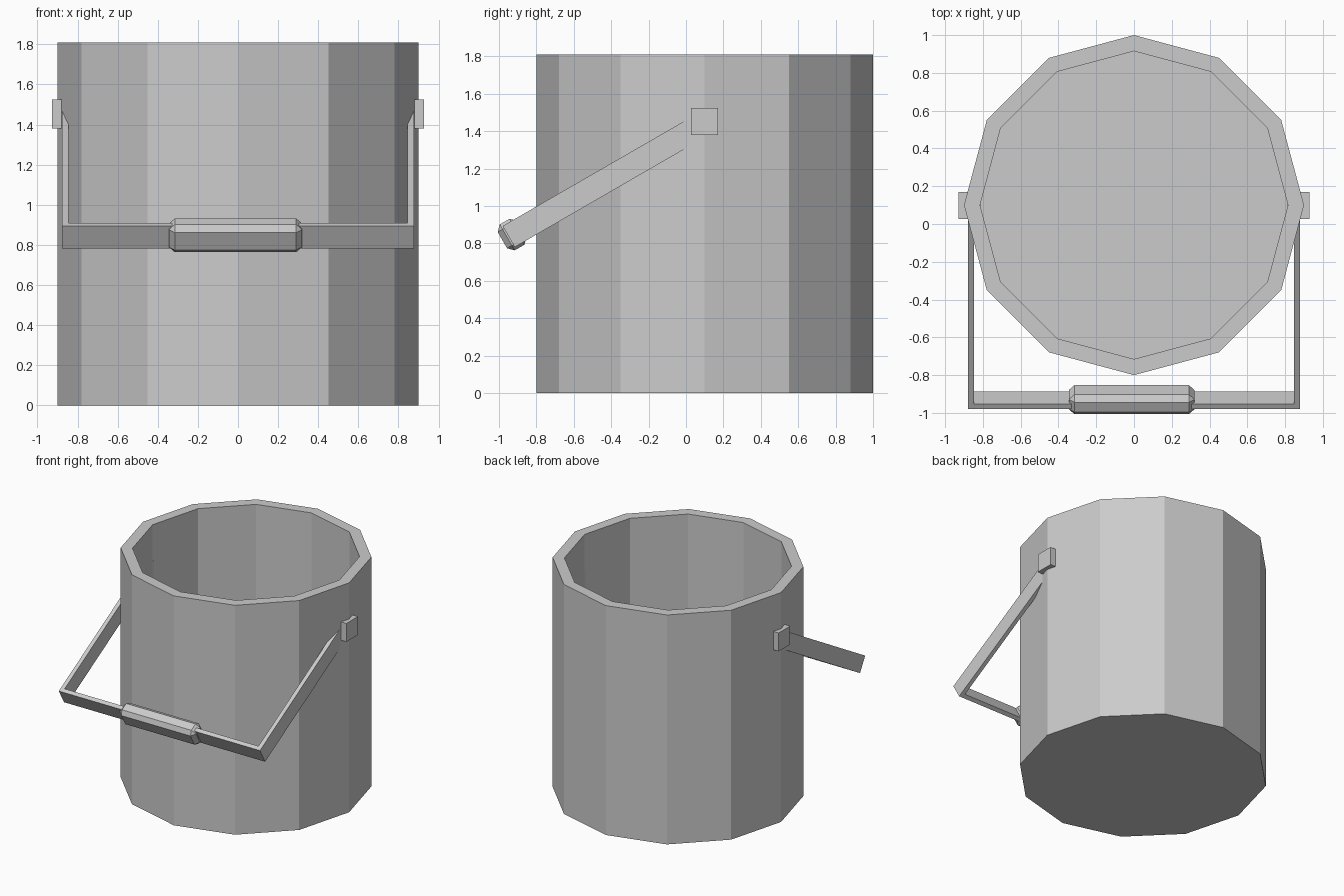
import bpy, bmesh, math
from mathutils import Matrix, Vector

if "Cube" in bpy.data.objects:
    bpy.data.objects.remove(bpy.data.objects["Cube"])

CY = 0.1                                  # bucket axis in y
PIVOT = Vector((0, CY, 1.442))            # where the handle hinges
TILT = Matrix.Translation(PIVOT) @ Matrix.Rotation(math.radians(30), 4, 'X')


def finish(name, bm):
    bmesh.ops.recalc_face_normals(bm, faces=bm.faces)
    me = bpy.data.meshes.new(name)
    bm.to_mesh(me)
    bm.free()
    ob = bpy.data.objects.new(name, me)
    bpy.context.collection.objects.link(ob)
    return ob


def box(name, lo, hi, matrix=Matrix(), chamfer=0.0):
    lo, hi = Vector(lo), Vector(hi)
    bm = bmesh.new()
    bmesh.ops.create_cube(bm, size=1)
    bmesh.ops.scale(bm, vec=hi - lo, verts=bm.verts)
    bmesh.ops.translate(bm, vec=(lo + hi) / 2, verts=bm.verts)
    if chamfer:
        bmesh.ops.bevel(bm, geom=bm.edges[:], offset=chamfer, segments=1,
                        affect='EDGES', profile=0.5)
    bm.transform(matrix)
    return finish(name, bm)


# bucket: twelve-sided open shell with a thick wall and floor
def ring(bm, r, z, n=12):
    return [bm.verts.new((r * math.cos(math.tau * i / n),
                          CY + r * math.sin(math.tau * i / n), z)) for i in range(n)]


bm = bmesh.new()
rings = [ring(bm, r, z) for r, z in
         ((0.9, 0), (0.9, 1.81), (0.815, 1.81), (0.815, 0.09))]
for a, b in zip(rings, rings[1:]):
    for i in range(12):
        j = (i + 1) % 12
        bm.faces.new((a[i], a[j], b[j], b[i]))
bm.faces.new(rings[0])
bm.faces.new(rings[-1])
finish("bucket", bm)

# hinge lugs and handle arms on both sides
for side, s in (("left", -1), ("right", 1)):
    xs = sorted((s * 0.812, s * 0.928))
    box(side + "_lug", (xs[0], 0.026, 1.38), (xs[1], 0.17, 1.525))
    xs = sorted((s * 0.846, s * 0.878))
    box(side + "_handle_arm", (xs[0], -1.21, -0.065), (xs[1], 0, 0.065), TILT)

# crossbar joining the arms
box("handle_crossbar", (-0.878, -1.21, -0.065), (0.878, -1.178, 0.065), TILT)

# chamfered hand grip
box("hand_grip", (-0.345, -1.249, -0.08), (0.32, -1.129, 0.08), TILT, 0.03)
